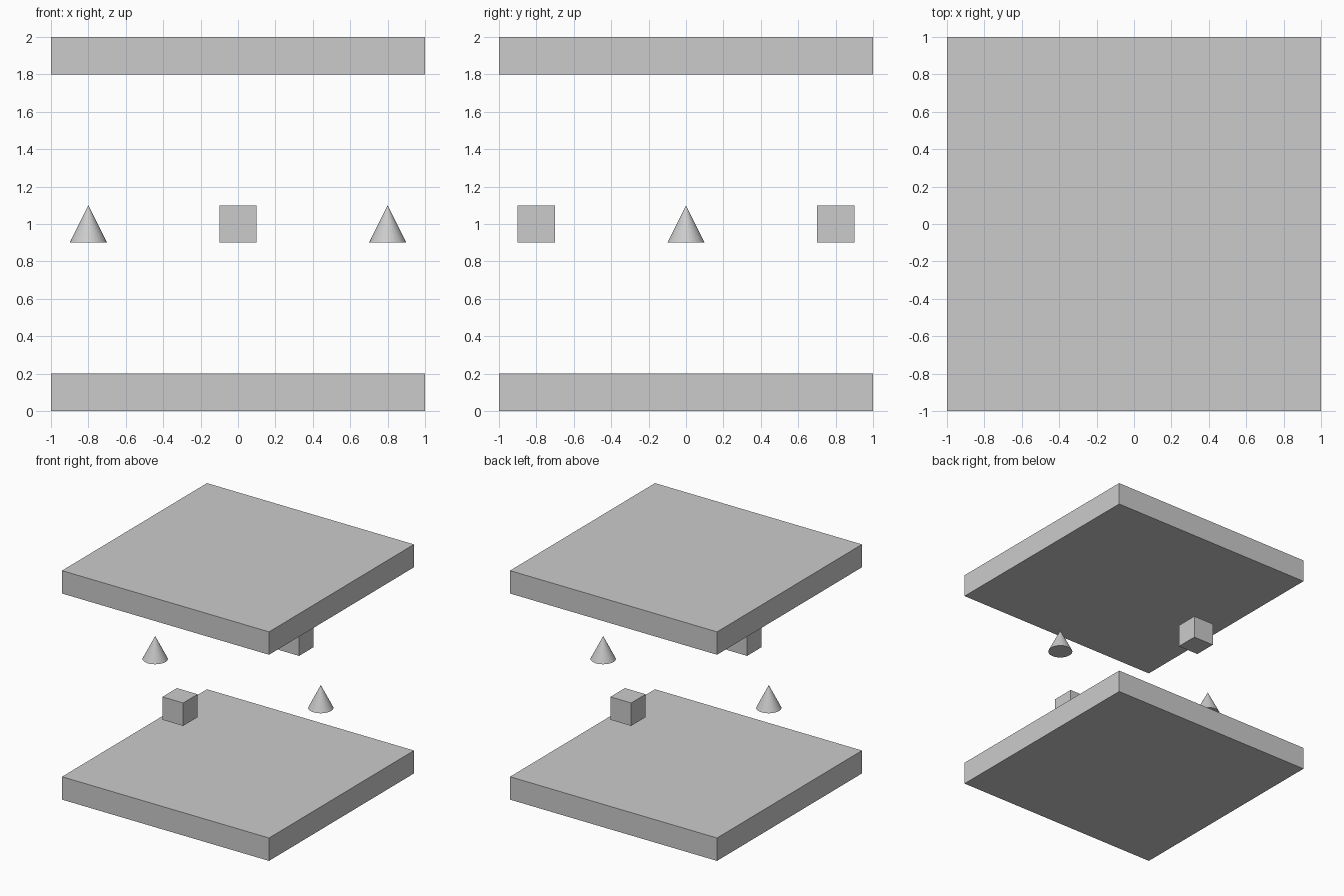
import bpy

if "Cube" in bpy.data.objects:
    bpy.data.objects.remove(bpy.data.objects["Cube"])


def box(name, size, location):
    bpy.ops.mesh.primitive_cube_add(size=1, location=location)
    obj = bpy.context.object
    obj.name = name
    obj.scale = size
    bpy.ops.object.transform_apply(location=False, rotation=False, scale=True)


def cone(name, location):
    bpy.ops.mesh.primitive_cone_add(vertices=32, radius1=0.1, radius2=0,
                                    depth=0.2, location=location)
    bpy.context.object.name = name


# Bottom and top slabs
box("bottom_slab", (2, 2, 0.2), (0, 0, 0.1))
box("top_slab", (2, 2, 0.2), (0, 0, 1.9))

# Floating cubes at front and back, cones at left and right
for side, cube_name, cone_name in ((-1, "front_cube", "left_cone"),
                                   (1, "back_cube", "right_cone")):
    box(cube_name, (0.2, 0.2, 0.2), (0, 0.8 * side, 1))
    cone(cone_name, (0.8 * side, 0, 1))
